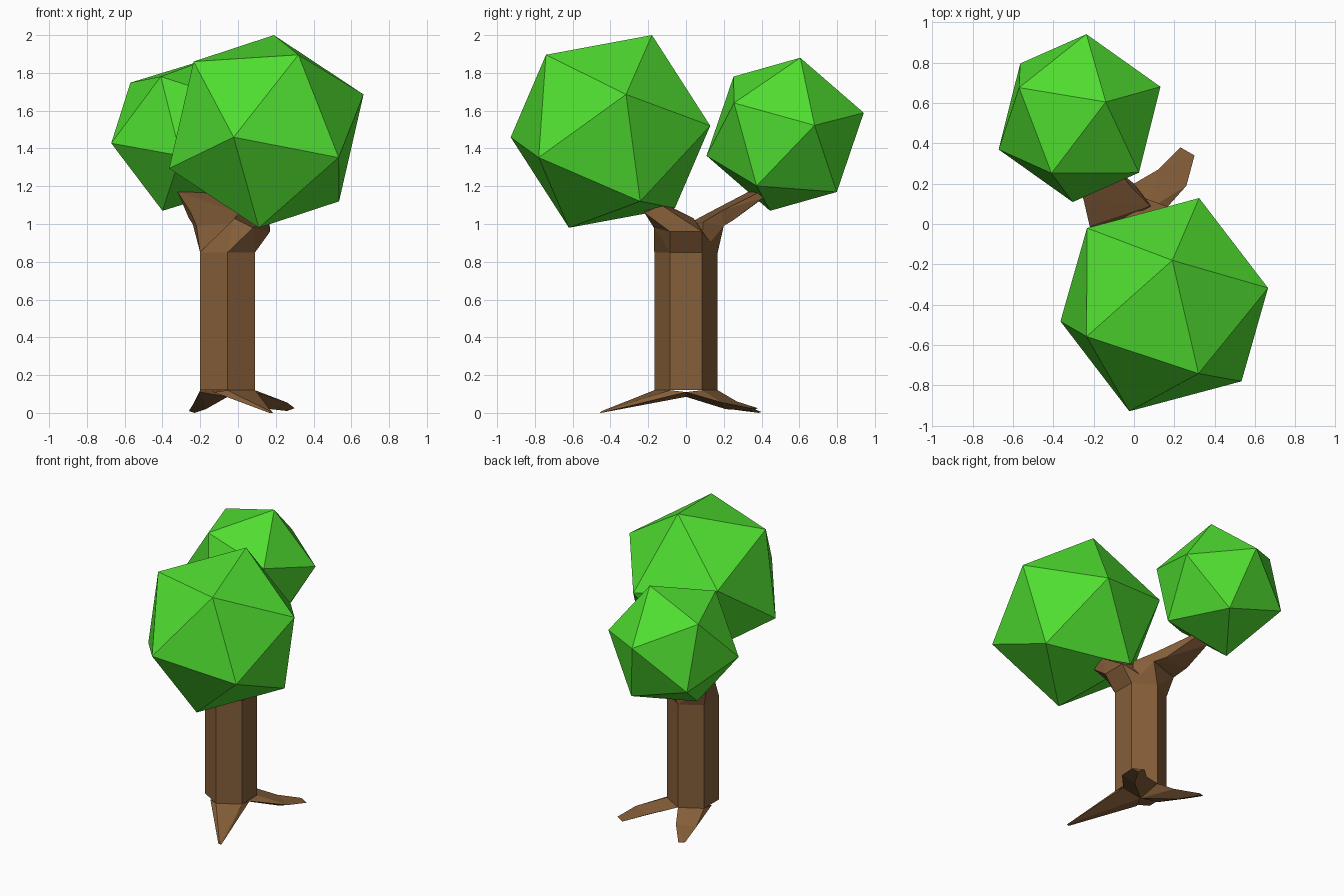
import bpy, bmesh, math
from mathutils import Vector, Matrix

if "Cube" in bpy.data.objects:
    bpy.data.objects.remove(bpy.data.objects["Cube"])


def material(name, rgb):
    m = bpy.data.materials.new(name)
    m.diffuse_color = (*rgb, 1)
    m.use_nodes = True
    m.node_tree.nodes["Principled BSDF"].inputs["Base Color"].default_value = m.diffuse_color
    return m


BARK = material("bark brown", (0.235, 0.112, 0.041))
LEAF = material("leaf green", (0.08, 0.73, 0.03))


def finish(bm, name, mat):
    bmesh.ops.recalc_face_normals(bm, faces=bm.faces)
    me = bpy.data.meshes.new(name)
    bm.to_mesh(me)
    bm.free()
    me.materials.append(mat)
    ob = bpy.data.objects.new(name, me)
    bpy.context.collection.objects.link(ob)
    return ob


def limb(name, sections):
    """Skin a limb as a chain of faceted hulls between neighbouring sections."""
    bm = bmesh.new()
    for a, b in zip(sections, sections[1:]):
        verts = [bm.verts.new(p) for p in a + b]
        r = bmesh.ops.convex_hull(bm, input=verts)
        junk = {g for g in r["geom_interior"] + r["geom_unused"]
                if isinstance(g, bmesh.types.BMVert)}
        bmesh.ops.delete(bm, geom=list(junk), context='VERTS')
    return finish(bm, name, BARK)


def crown(name, centre, top, side):
    """Icosahedron aimed so one vertex lies at top and a neighbour at side."""
    c, t, s = Vector(centre), Vector(top), Vector(side)

    def frame(u, v):
        z = u.normalized()
        x = (v - z * v.dot(z)).normalized()
        return Matrix((x, z.cross(x), z)).transposed()

    bm = bmesh.new()
    bmesh.ops.create_icosphere(bm, subdivisions=1, radius=(t - c).length)
    vs = list(bm.verts)
    near = min(vs[1:], key=lambda v: (v.co - vs[0].co).length)
    rot = frame(t - c, s - c) @ frame(vs[0].co, near.co).transposed()
    bmesh.ops.transform(bm, matrix=Matrix.Translation(c) @ rot.to_4x4(), verts=vs)
    return finish(bm, name, LEAF)


# Hexagonal trunk
def ring(z):
    return [(-0.055 + 0.168 * math.cos(math.radians(a)),
             0.168 * math.sin(math.radians(a)), z) for a in range(-90, 270, 60)]


low, high = ring(0.12), ring(0.85)
limb("trunk", [low, high])


# Roots, each growing out of the lower trunk edge
def mid(i, j):
    return tuple((Vector(low[i]) + Vector(low[j])) / 2 - Vector((0, 0, 0.01)))


core = (-0.055, 0.0, 0.085)
limb("front_root", [
    [low[0], low[1], mid(0, 5), mid(1, 2), core],
    [(0.165, -0.455, 0), (0.185, -0.45, 0), (0.17, -0.45, 0.008)]])
limb("back_right_root", [
    [low[2], low[3], mid(1, 2), core],
    [(0.12, 0.27, 0.06), (0.26, 0.19, 0.055), (0.17, 0.21, 0.02)],
    [(0.23, 0.38, 0.025), (0.30, 0.34, 0.025), (0.26, 0.35, 0.01)]])
limb("back_left_root", [
    [low[3], low[4], mid(4, 5), core],
    [(-0.11, 0.27, 0.055), (-0.235, 0.22, 0.05), (-0.17, 0.23, 0.02)],
    [(-0.22, 0.40, 0.005), (-0.26, 0.38, 0.01), (-0.23, 0.385, 0)]])

# Two branches forking from the trunk top
limb("front_branch", [
    high,
    [(0.17, -0.085, 0.96), (0.17, 0.085, 0.96), (0.03, 0.04, 1.03),
     (-0.02, -0.12, 1.03), (0.08, -0.17, 0.98)],
    [(0.16, -0.13, 1.10), (0.04, -0.12, 1.11), (0.05, -0.22, 1.08),
     (0.15, -0.22, 1.06)]])
limb("back_branch", [
    high[2:],
    [(-0.22, -0.01, 0.99), (0.08, 0.09, 1.01), (0.0, 0.20, 0.99),
     (-0.24, 0.11, 1.0)],
    [(-0.25, 0.12, 1.06), (-0.02, 0.19, 1.07), (-0.06, 0.25, 1.02),
     (-0.26, 0.22, 1.03)],
    [(-0.32, 0.33, 1.17), (-0.17, 0.39, 1.17), (-0.17, 0.41, 1.14),
     (-0.28, 0.40, 1.13)]])

# Faceted leaf crowns
crown("large_crown", (0.15, -0.40, 1.49), (0.19, -0.18, 2.0), (0.67, -0.32, 1.68))
crown("small_crown", (-0.27, 0.525, 1.475), (-0.14, 0.605, 1.88), (0.13, 0.68, 1.52))
